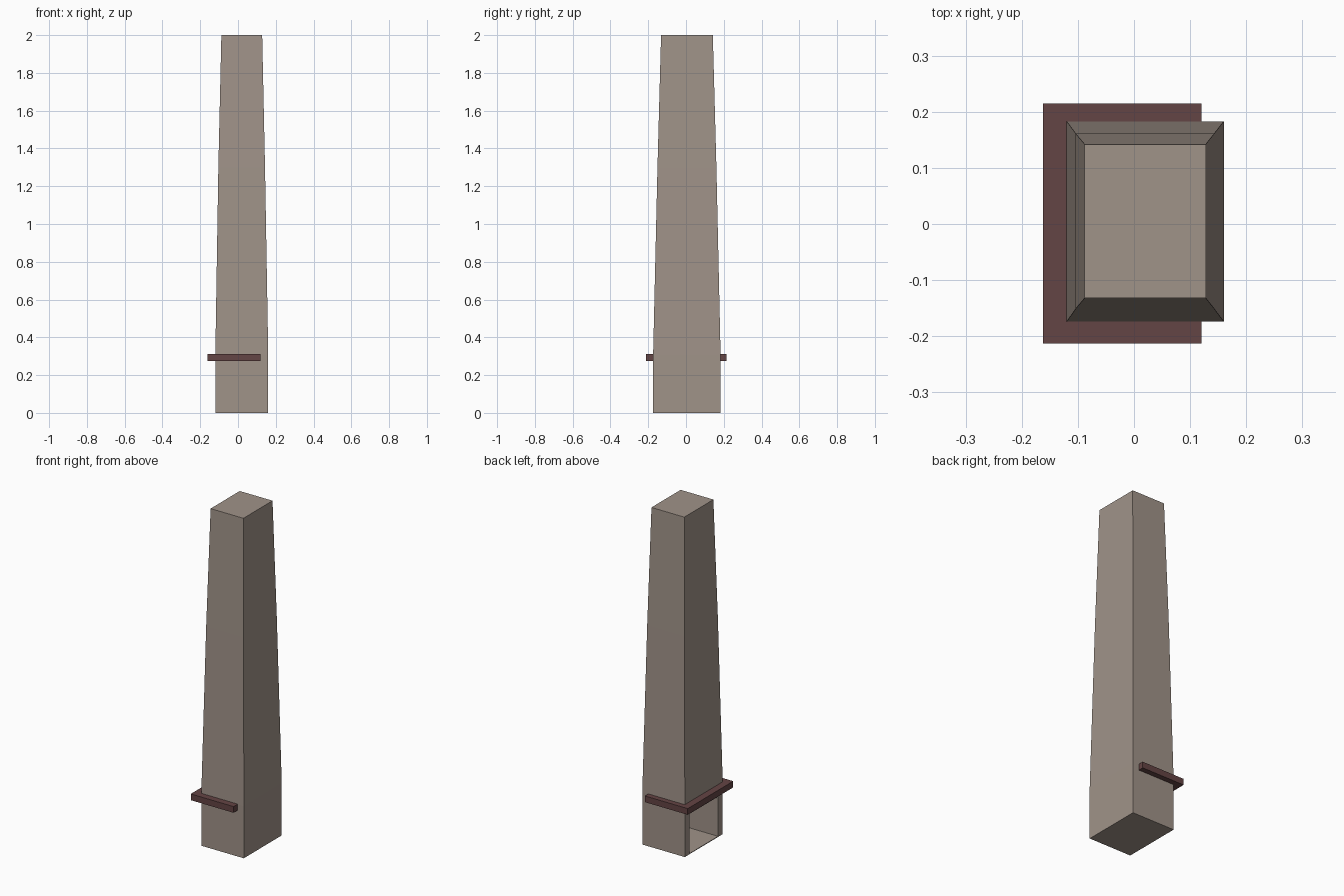
import bpy, bmesh

if "Cube" in bpy.data.objects:
    bpy.data.objects.remove(bpy.data.objects["Cube"])


def material(name, color):
    m = bpy.data.materials.new(name)
    m.diffuse_color = (*color, 1)
    m.use_nodes = True
    m.node_tree.nodes["Principled BSDF"].inputs["Base Color"].default_value = m.diffuse_color
    return m


def stack(name, rings, mat=None):
    """Closed solid from rectangular rings (x0, x1, y0, y1, z), bottom to top."""
    bm = bmesh.new()
    loops = [[bm.verts.new(p) for p in ((x0, y0, z), (x1, y0, z), (x1, y1, z), (x0, y1, z))]
             for x0, x1, y0, y1, z in rings]
    for a, b in zip(loops, loops[1:]):
        for i in range(4):
            j = (i + 1) % 4
            bm.faces.new((a[i], a[j], b[j], b[i]))
    bm.faces.new(loops[0][::-1])
    bm.faces.new(loops[-1])
    bmesh.ops.recalc_face_normals(bm, faces=bm.faces)
    me = bpy.data.meshes.new(name)
    bm.to_mesh(me)
    bm.free()
    if mat:
        me.materials.append(mat)
    ob = bpy.data.objects.new(name, me)
    bpy.context.collection.objects.link(ob)
    return ob


stone = material("warm grey stone", (0.352, 0.292, 0.25))
wood = material("dark red wood", (0.127, 0.058, 0.058))

# Chimney body: straight firebox base, then a two-step taper
body = stack("chimney_body", [
    (-0.12, 0.16, -0.174, 0.183, 0.0),
    (-0.12, 0.16, -0.174, 0.183, 0.31),
    (-0.104, 0.143, -0.151, 0.161, 1.3),
    (-0.088, 0.128, -0.132, 0.142, 2.0)], stone)

# Hearth opening cut into the left side
cutter = stack("hearth_cutter", [
    (-0.2, 0.13, -0.13, 0.138, 0.004),
    (-0.2, 0.13, -0.13, 0.138, 0.24)], stone)
cutter.hide_render = True
cutter.hide_viewport = True
cut = body.modifiers.new("hearth", 'BOOLEAN')
cut.operation = 'DIFFERENCE'
cut.solver = 'EXACT'
cut.object = cutter

# Mantel shelf wrapping the hearth side
stack("mantel", [
    (-0.162, 0.12, -0.213, 0.215, 0.275),
    (-0.162, 0.12, -0.213, 0.215, 0.312)], wood)
